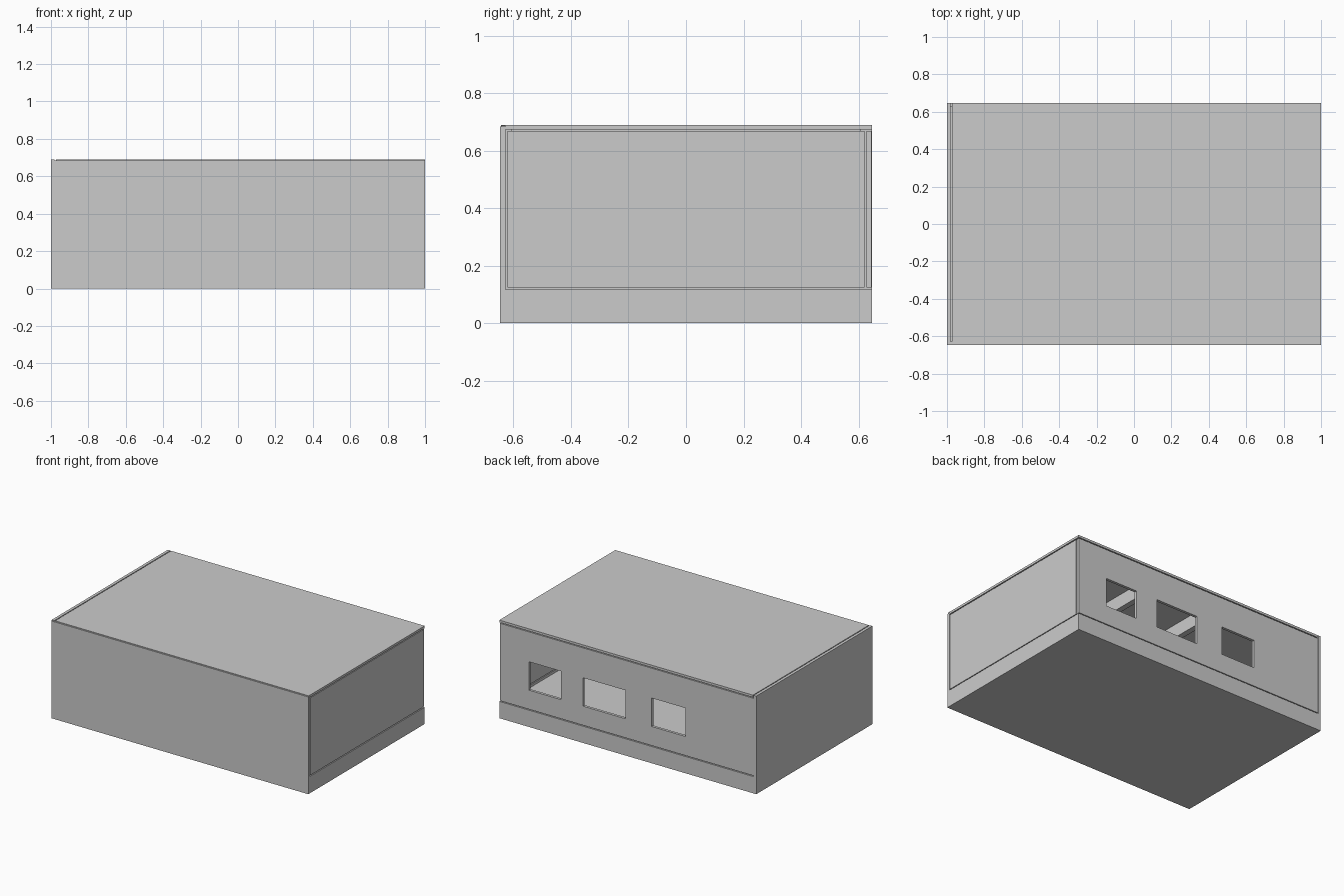
import bpy
import bmesh
from mathutils import Vector, Matrix

if "Cube" in bpy.data.objects:
    bpy.data.objects.remove(bpy.data.objects["Cube"])


def boxes(name, spans):
    """One object made from boxes given as (x0, x1, y0, y1, z0, z1)."""
    bm = bmesh.new()
    for x0, x1, y0, y1, z0, z1 in spans:
        size = Vector((x1 - x0, y1 - y0, z1 - z0))
        mid = Vector((x0 + x1, y0 + y1, z0 + z1)) / 2
        bmesh.ops.create_cube(bm, size=1.0,
                              matrix=Matrix.Translation(mid) @ Matrix.Diagonal((*size, 1)))
    mesh = bpy.data.meshes.new(name)
    bm.to_mesh(mesh)
    bm.free()
    obj = bpy.data.objects.new(name, mesh)
    bpy.context.collection.objects.link(obj)
    return obj


X, Y = 1.0, 0.647        # half length, half depth
T = 0.02                 # wall thickness
BASE, WALL_TOP, TOP = 0.118, 0.668, 0.69
FLOOR, GAP = 0.10, 0.006

# Base: thick floor with low rims along the right and back
boxes("base_floor", [(-X + T, X - T, -Y + T, Y - T, 0, FLOOR)])
boxes("right_base_rim", [(X - T, X, -Y + T, Y, 0, BASE)])
boxes("back_base_rim", [(-X + T, X - T, Y - T, Y, 0, BASE)])

# Full-height front and left walls; the left one ends in a lip
boxes("front_wall", [(-X, X, -Y, -Y + T, 0, 0.684)])
boxes("left_wall", [(-X, -X + T, -Y + T, Y, 0, 0.684)])
boxes("left_top_lip", [(-X, -X + T, -Y + 0.004, Y, 0.684, TOP)])

# Right panel sits above the rim with a narrow seam all round
boxes("right_panel", [(X - T, X - 0.001, -Y + T + GAP, Y - T - GAP, BASE + GAP, WALL_TOP)])

# Back panel with three port openings
back = boxes("back_panel", [(-X + T, X - 0.003, Y - T, Y - 0.001, BASE + GAP, WALL_TOP)])
ports = [(0.52, 0.77), (0.02, 0.35), (-0.45, -0.185)]
cutter = boxes("port_cutter", [(a, b, Y - 0.1, Y + 0.1, 0.258, 0.458) for a, b in ports])
cutter.hide_render = True
cutter.hide_set(True)
cut = back.modifiers.new("ports", 'BOOLEAN')
cut.operation = 'DIFFERENCE'
cut.solver = 'EXACT'
cut.object = cutter

# Lid plate, separated from the left lip and the walls by seams
boxes("lid", [(-X + T + GAP, X, -Y + T, Y, WALL_TOP + GAP, TOP)])
boxes("lid_front_edge", [(-X + T + GAP, X, -Y + 0.005, -Y + T, 0.686, TOP)])

# Shallow ribs under the lid
for i, x in enumerate((0.31, -0.20)):
    boxes(f"lid_rib_{i + 1}", [(x - T, x + T, -Y + 0.04, Y - 0.04, 0.58, WALL_TOP + GAP)])
